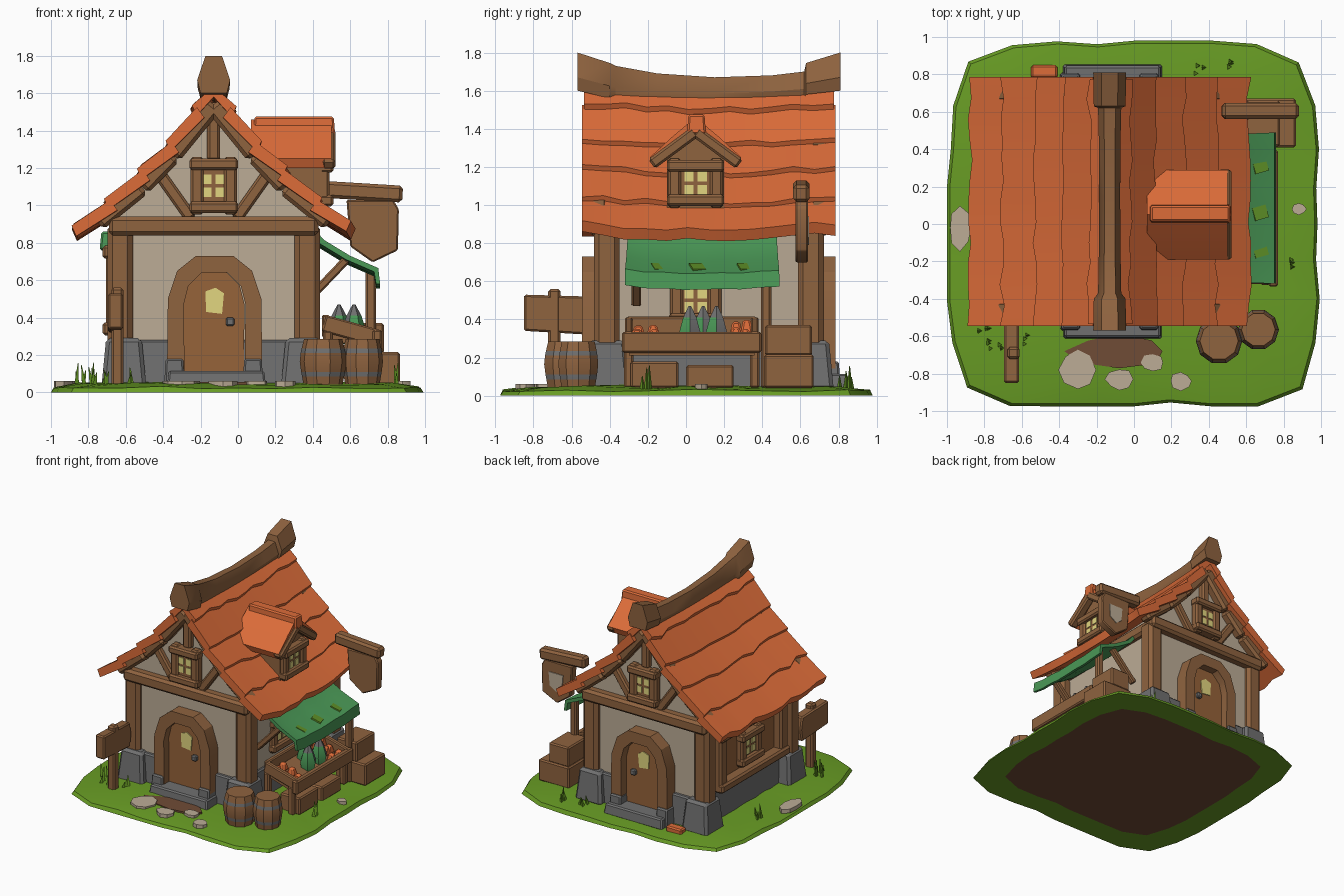
import bpy, bmesh, math, random
from mathutils import Vector

if "Cube" in bpy.data.objects:
    bpy.data.objects.remove(bpy.data.objects["Cube"])
random.seed(4)
R = random.uniform
CX, CY = -0.13, 0.12          # centre of the house


def mat(name, r, g, b):
    m = bpy.data.materials.new(name)
    m.diffuse_color = [((c / 255 + 0.055) / 1.055) ** 2.4 for c in (r, g, b)] + [1]
    m.use_nodes = True
    m.node_tree.nodes["Principled BSDF"].inputs["Base Color"].default_value = m.diffuse_color
    return m


TILE = mat("roof orange", 220, 108, 57)
WOOD = mat("wood brown", 143, 99, 63)
DOOR = mat("door brown", 150, 99, 58)
WALL = mat("plaster beige", 188, 172, 150)
STONE = mat("stone grey", 112, 112, 112)
GRASS = mat("grass green", 104, 156, 36)
CLOTH = mat("awning green", 74, 152, 86)
GLASS = mat("window yellow", 226, 214, 128)
DIRT = mat("dirt brown", 112, 76, 54)
OLIVE = mat("olive spots", 98, 148, 40)


def make(name, verts, faces, m, bevel=0):
    bm = bmesh.new()
    vs = [bm.verts.new(v) for v in verts]
    for f in faces:
        bm.faces.new([vs[i] for i in f])
    bmesh.ops.recalc_face_normals(bm, faces=bm.faces[:])
    if bevel:
        bmesh.ops.bevel(bm, geom=bm.edges[:], offset=bevel, segments=1, affect='EDGES')
    me = bpy.data.meshes.new(name)
    bm.to_mesh(me)
    bm.free()
    me.materials.append(m)
    o = bpy.data.objects.new(name, me)
    bpy.context.collection.objects.link(o)
    return o


def loft(name, rings, m, bevel=0):
    n, k = len(rings[0]), len(rings)
    faces = [(i * n + j, i * n + (j + 1) % n, (i + 1) * n + (j + 1) % n, (i + 1) * n + j)
             for i in range(k - 1) for j in range(n)]
    faces += [tuple(range(n)), tuple((k - 1) * n + j for j in range(n))]
    return make(name, [p for r in rings for p in r], faces, m, bevel)


def prism(name, pts, axis, a, b, m, bevel=0):
    put = {'x': lambda p, t: (t, *p), 'y': lambda p, t: (p[0], t, p[1]), 'z': lambda p, t: (*p, t)}[axis]
    return loft(name, [[put(p, t) for p in pts] for t in (a, b)], m, bevel)


def box(name, x, y, z, m, taper=0, bevel=0.01):
    rings = []
    for t, h in ((0, z[0]), (taper, z[1])):
        rings.append([(x[0] + t, y[0] + t, h), (x[1] - t, y[0] + t, h), (x[1] - t, y[1] - t, h), (x[0] + t, y[1] - t, h)])
    return loft(name, rings, m, bevel)


def beam(name, p, q, w, h, m=WOOD, bevel=0.2):
    p, q = Vector(p), Vector(q)
    rot = (q - p).to_track_quat('Z', 'Y')
    rect = [rot @ Vector((a * w / 2, b * h / 2, 0)) for a, b in ((-1, -1), (1, -1), (1, 1), (-1, 1))]
    return loft(name, [[c + r for r in rect] for c in (p, q)], m, bevel * min(w, h))


def window(name, axis, s, c, u, z, w, h, bar=0.04):
    """Framed four-pane window at depth c, facing s along axis."""
    P = (lambda u, d, z: (u, c + s * d, z)) if axis == 'y' else (lambda u, d, z: (c + s * d, u, z))
    for e in (-1, 1):
        beam(name + "_jamb", P(u + e * w / 2, 0, z - h / 2 - bar), P(u + e * w / 2, 0, z + h / 2 + bar), 0.07, 0.07)
        beam(name + "_rail", P(u - w / 2 - bar, .01, z + e * h / 2), P(u + w / 2 + bar, .01, z + e * h / 2), 0.09, 0.06)
    beam(name + "_panel", P(u, 0, z - h / 2), P(u, 0, z + h / 2), *((w, .03) if axis == 'y' else (.03, w)), bevel=0)
    for a in (-1, 1):
        for b in (-1, 1):
            pu, pz, r, q = u + a * 0.035, z + b * 0.035, 0.024, 0.026
            prism(name + "_pane", [(pu - r, pz - q), (pu + r, pz - q), (pu + r, pz + q), (pu - r, pz + q)],
                  axis, c + s * 0.014, c + s * 0.021, GLASS)


# Ground: irregular rounded square, dirt on the underside
N = 32
rim = []
for i in range(N):
    a = 2 * math.pi * i / N
    c, s = math.cos(a), math.sin(a)
    k = (abs(c) ** 7 + abs(s) ** 7) ** (-1 / 7) * R(0.95, 1.0)
    rim.append((max(-1, min(1, c * k * 1.02)), max(-.975, min(.98, s * k))))
rings = [[(x * f, y * f, z + (R(-.008, .008) if z > .02 else 0)) for x, y in rim]
         for f, z in ((.45, 0), (.8, 0), (1, 0), (.985, .025), (.85, .045), (.5, .052))]
g = loft("ground", rings, GRASS)
g.data.materials.append(DIRT)
for p in g.data.polygons:
    p.material_index = int(p.normal.z < -.5 and max(math.hypot(*g.data.vertices[v].co.xy) for v in p.vertices) < 1.1
                           and all(abs(g.data.vertices[v].co[i]) < .83 for v in p.vertices for i in (0, 1)))


def patch(name, x, y, rx, ry, z, m):
    prism(name, [(x + rx * math.cos(a) * R(.85, 1.1), y + ry * math.sin(a) * R(.85, 1.1))
                 for a in [i * math.pi / 4 for i in range(8)]], 'z', .03, z, m)


patch("dirt_path", -.08, -.68, .27, .09, .057, DIRT)
for x, y, rx, ry in ((-.3, -.78, .1, .1), (-.08, -.83, .07, .06), (.1, -.74, .06, .05), (.25, -.84, .06, .05),
                     (-.93, -.02, .06, .12), (.88, .08, .04, .03)):
    patch("stepping_stone", x, y, rx, ry, .062, WALL)
for x, y in ((-.77, -.64), (-.72, -.67), (-.8, -.55), (-.84, .3), (.5, .84), (-.7, .72), (.85, -.2), (-.6, -.62), (.35, .82)):
    for j in range(3):
        px, py, h = x + R(-.03, .03), y + R(-.03, .03), R(.05, .12)
        loft("grass_tuft", [[(px + r * math.cos(t) + d, py + r * math.sin(t), z) for t in (0, 2.1, 4.2)]
                            for r, z, d in ((.018, .03, 0), (.002, .04 + h, R(-.02, .02)))], GRASS)
box("fallen_tile", (-.55, -.41), (.78, .85), (.03, .08), TILE)

# House body and stone plinth
half = [(.46, .1), (.5, .95), (.385, 1.1), (.22, 1.27)]
prism("plaster_walls", [(CX + x, z) for x, z in half] + [(CX, 1.54)] + [(CX - x, z) for x, z in half[::-1]],
      'y', CY - .56, CY + .56, WALL)
box("stone_plinth", (CX - .5, CX + .5), (CY - .6, CY + .6), (.03, .28), STONE, .01)
for sx in (-1, 1):
    for sy in (-1, 1):
        x, y = CX + sx * .5, CY + sy * .535
        box("corner_stone", (x - .12 + sx * -.02, x + .12 + sx * -.02), (y - .12, y + .12), (.03, .29), STONE, .025, .02)
        beam("corner_post", (x, y, .2), (x, y, .9), .135, .135)
    beam("side_wall_plate", (CX + sx * .49, CY - .6, .89), (CX + sx * .49, CY + .6, .89), .1, .1)

# Gable ends: timber, window, arched door and step, front and back
arch = [(.255, .05), (.25, .5), (.2, .65), (.1, .73)]
inner = [(.16, .05), (.165, .47), (.14, .57), (.07, .64)]
for s, side in ((-1, "front"), (1, "back")):
    Y = lambda d: CY + s * d
    beam(side + "_cross_beam", (CX - .56, Y(.575), .89), (CX + .56, Y(.575), .89), .11, .1)
    beam(side + "_king_post", (CX, Y(.57), 1.24), (CX, Y(.57), 1.55), .07, .07)
    rake = [(.62, .91), (.385, 1.1), (.22, 1.27), (0, 1.54)]
    for e in (-1, 1):
        for (a, b), (c, d) in zip(rake, rake[1:]):
            beam(side + "_rake_beam", (CX + e * a, Y(.58), b), (CX + e * c, Y(.58), d), .1, .1)
        beam(side + "_gable_brace", (CX + e * .12, Y(.57), .93), (CX + e * .29, Y(.57), 1.17), .06, .065)
    window(side + "_gable_window", 'y', s, Y(.6), CX, 1.105, .18, .23)
    full = arch + [(-x, z) for x, z in arch[::-1]]
    hole = inner + [(-x, z) for x, z in inner[::-1]]
    prism(side + "_door", [(CX + x, z) for x, z in hole], 'y', Y(.5), Y(.60), DOOR)
    prism(side + "_door_frame", [(CX + .005 + x, z) for x, z in full + hole[::-1]], 'y', Y(.52), Y(.665), WOOD)
    prism(side + "_door_glass", [(CX + x, z) for x, z in ((-.04, .43), (.045, .42), (.055, .53), (.01, .56), (-.045, .54))],
          'y', Y(.6), Y(.607), GLASS)
    box(side + "_door_handle", (CX + .065, CX + .11), sorted((Y(.6), Y(.635))), (.355, .4), STONE, 0, .008)
    box(side + "_step", (CX - .25, CX + .28), sorted((Y(.5), Y(.735))), (.03, .115), STONE, .01)
    for e in (-1, 1):
        box(side + "_jamb_stone", (CX + e * .21 - .055, CX + e * .21 + .055), sorted((Y(.55), Y(.69))), (.03, .18), STONE, .008)

# Roof: overlapping tile courses with a slight sag
prof = [(.0, 1.64), (.09, 1.53), (.225, 1.345), (.38, 1.195), (.555, 1.035), (.725, .895)]
for s in (-1, 1):
    for i, ((a, b), (c, d)) in enumerate(zip(prof, prof[1:])):
        rings = []
        for j in range(13):
            t = -1 + j / 6
            y, sag, o = CY + t * (.665 + (.0 if i else -.01)), -.03 * (1 - t * t), R(-.012, .015)
            rings.append([(CX + s * x, y, z + sag) for x, z in
                          ((a, b - .005), (c + .02 + o, d + .012 - o), (c - .005 + o, d - .045 - o), (max(a - .04, 0), b - .06))])
        loft("roof_course", rings, TILE)
shape = [(-.8, -1), (.8, -1), (1, -.3), (.5, 1), (-.5, 1), (-1, -.3)]
loft("ridge_beam", [[(CX + u * w, y, (lo + hi) / 2 + v * (hi - lo) / 2) for u, v in shape] for y, lo, hi, w in
     ((-.57, 1.6, 1.8, .088), (-.4, 1.56, 1.745, .085), (-.37, 1.56, 1.73, .062), (-.15, 1.55, 1.69, .058), (.15, 1.54, 1.67, .056),
      (.45, 1.55, 1.68, .058), (.62, 1.56, 1.7, .062), (.63, 1.58, 1.745, .085), (.81, 1.6, 1.8, .088))], WOOD)

# Dormer on the right roof slope
DY = .05
prism("dormer_wall", [(DY - .15, .98), (DY + .15, .98), (DY + .15, 1.24), (DY, 1.37), (DY - .15, 1.24)], 'x', .12, .45, WOOD)
window("dormer_window", 'x', 1, .455, DY, 1.115, .22, .18)
for e in (-1, 1):
    prism("dormer_roof", [(DY, 1.46), (DY + e * .12, 1.36), (DY + e * .24, 1.25), (DY + e * .22, 1.2), (DY, 1.39)], 'x', .07, .5, TILE)
    beam("dormer_rake", (.485, DY + e * .23, 1.215), (.485, DY, 1.385), .07, .06)
box("dormer_ridge_cap", (.08, .52), (DY - .045, DY + .055), (1.37, 1.475), TILE, .008)

# Right side: wall window, awning, braces and pole
window("right_window", 'x', 1, .345, DY, .5, .2, .2)
top = [(.38, .9), (.46, .81), (.6, .725), (.75, .66), (.76, .575)]
rings = []
for j in range(9):
    t = j / 4 - 1
    k = -.02 * (1 - t * t) + R(-.006, .006)
    sec = [(x, z + k) for x, z in top] + [(x - .022, z + k - (.02 if i < 4 else 0)) for i, (x, z) in list(enumerate(top))[::-1]]
    rings.append([(x, .085 + t * (.39 + .04 * (x - .4)), z) for x, z in sec])
loft("awning", rings, CLOTH)
for y in (-.15, .05, .3):
    beam("awning_spot", (.64, y, .69), (.71, y + .02, .66), .07, .012, OLIVE, 0)
for y in (-.26, .42):
    beam("awning_brace", (.36, y, .48), (.58, y, .71), .05, .045)
beam("awning_pole", (.71, .42, .04), (.71, .42, .65), .055, .055)

# Market stall tray with goods and crates
prism("stall_tray", [(.45, .34), (.74, .24), (.74, .21), (.45, .3)], 'y', -.3, .36, WOOD)
beam("stall_front_board", (.745, -.335, .28), (.745, .395, .28), .05, .11)
beam("stall_back_board", (.47, -.31, .37), (.47, .37, .37), .04, .09)
for y in (-.3, .36):
    beam("stall_end_board", (.46, y, .37), (.75, y, .29), .04, .09)
    beam("stall_leg", (.7, y, .04), (.7, y, .27), .05, .05)
    beam("stall_back_leg", (.48, y, .04), (.48, y, .33), .05, .05)
for y, m, x in ((.02, STONE, .62), (.16, CLOTH, .62), (.09, STONE, .54)):
    o = loft("fish", [[(x + r * math.cos(k * 1.047), y + r * math.sin(k * 1.047), z) for k in range(6)]
                      for r, z in ((.05, .26), (.065, .33), (.04, .41), (.008, .47))], CLOTH)
    o.data.materials.append(STONE)
    for p in o.data.polygons:
        p.material_index = int(p.center.z > .4 or (p.index % 3 == 0))
for i in range(12):
    x, y = .53 + .075 * (i % 3), (-.25, -.18, .25, .32)[i // 3] + R(-.015, .015)
    z = .40 - (x - .45) * .34
    box("produce", (x - .035, x + .035), (y - .035, y + .035), (z - .06, z + R(-.005, .025)), TILE, .015, .01)
box("stall_crate", (.58, .76), (-.29, -.04), (.04, .18), WOOD)
box("stall_crate", (.58, .76), (0, .25), (.04, .16), WOOD)
box("big_crate", (.59, .865), (.41, .67), (.04, .215), WOOD)
box("top_crate", (.6, .78), (.415, .66), (.21, .37), WOOD)

# Barrels with grey hoops
for x, y, r in ((.455, -.625, .125), (.665, -.565, .11)):
    o = loft("barrel", [[(x + r * f * math.cos(k * .6283), y + r * f * math.sin(k * .6283), z) for k in range(10)]
                        for f, z in ((.82, .03), (.9, .085), (.94, .11), (1, .165), (.96, .21), (.92, .235), (.82, .285))], WOOD)
    o.data.materials.append(STONE)
    for p in o.data.polygons:
        p.material_index = int(abs(p.normal.z) < .7 and (.09 < p.center.z < .105 or .215 < p.center.z < .23))

# Left side: shop window with cloth valance
prism("left_shutter_panel", [(-.28, .33), (.52, .33), (.52, .77), (-.28, .77)], 'x', -.64, -.55, DOOR)
for y in (-.27, .51):
    beam("left_frame_post", (-.665, y, .3), (-.665, y, .78), .08, .1)
for z in (.34, .75):
    beam("left_frame_rail", (-.67, -.32, z), (-.67, .56, z), .11, .07)
window("left_window", 'x', -1, -.65, .12, .53, .2, .2)
box("left_valance", (-.74, -.6), (-.3, .54), (.76, .86), CLOTH, .01)

# Hanging sign at the rear right, wooden signpost at the front left
beam("hanging_sign_arm", (.47, .605, 1.085), (.88, .605, 1.06), .085, .09)
prism("hanging_sign", [(.58, 1.03), (.6, .78), (.72, .695), (.855, .76), (.86, .98), (.83, 1.03)], 'y', .575, .64, WOOD, .008)
prism("hanging_sign_face", [(.66, .94), (.67, .83), (.72, .79), (.78, .83), (.79, .94)], 'y', .639, .646, WALL)
beam("signpost", (-.645, -.69, .03), (-.645, -.69, .56), .065, .065)
prism("signpost_board", [(-.85, .34), (-.51, .32), (-.49, .42), (-.51, .52), (-.85, .53)], 'x', -.695, -.615, WOOD, .01)

# Soft shading on shallow angles only
for o in bpy.data.objects:
    o.select_set(True)
    bpy.context.view_layer.objects.active = o
bpy.ops.object.shade_smooth_by_angle(angle=math.radians(32))
